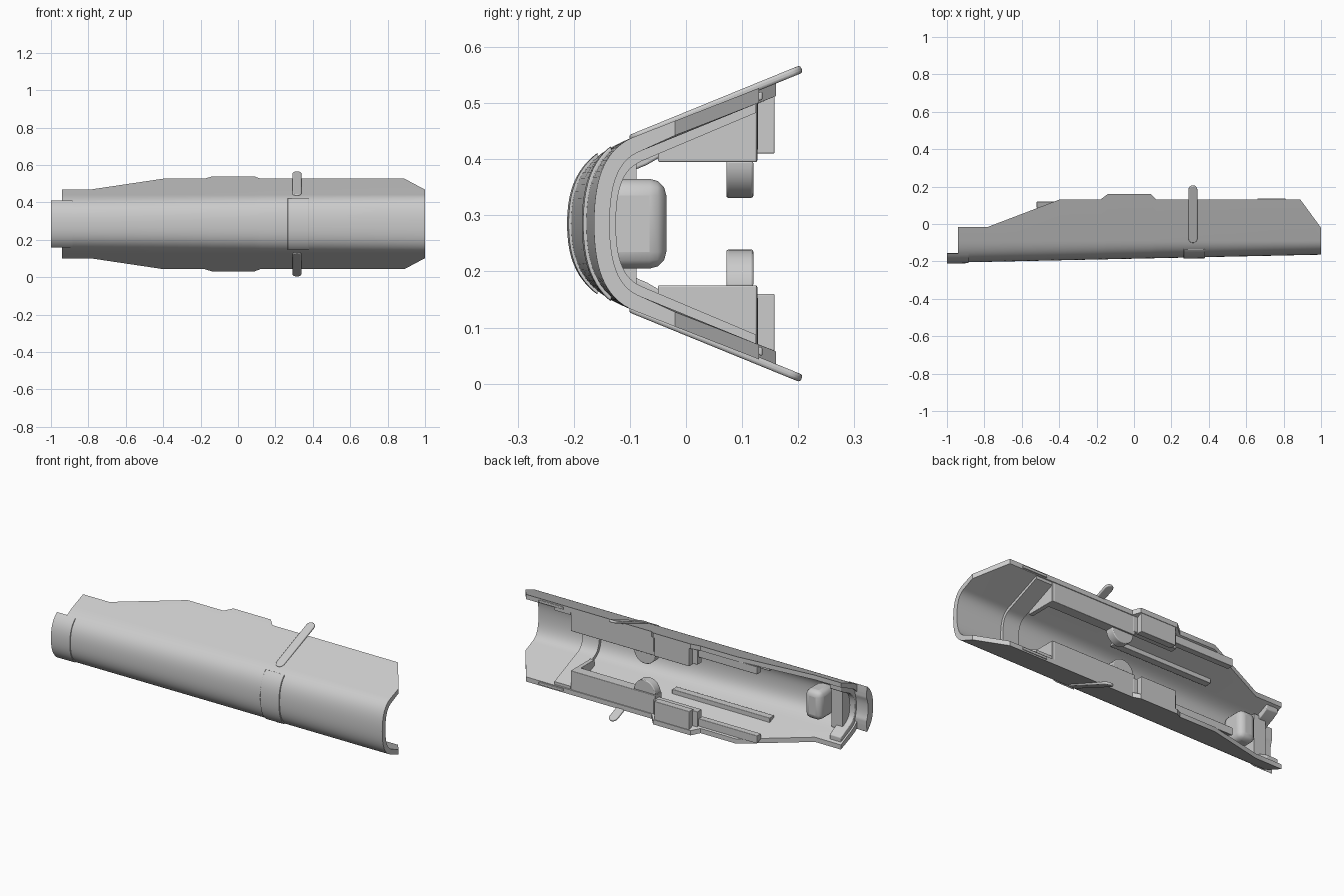
import bpy, bmesh, math
from mathutils import Vector

if "Cube" in bpy.data.objects:
    bpy.data.objects.remove(bpy.data.objects["Cube"])

MID = 0.285   # height of the symmetry plane
BEND = -0.09  # depth where the straight walls start to curve

mat = bpy.data.materials.new("plain_grey")
mat.use_nodes = True
GREY = (0.6, 0.6, 0.6, 1)
mat.diffuse_color = GREY
mat.node_tree.nodes["Principled BSDF"].inputs["Base Color"].default_value = GREY


def finish(name, bm, bevel=0):
    bmesh.ops.recalc_face_normals(bm, faces=bm.faces)
    mesh = bpy.data.meshes.new(name)
    bm.to_mesh(mesh)
    bm.free()
    obj = bpy.data.objects.new(name, mesh)
    bpy.context.collection.objects.link(obj)
    mesh.materials.append(mat)
    if bevel:
        mod = obj.modifiers.new("rounding", "BEVEL")
        mod.width, mod.segments, mod.limit_method = bevel, 3, "ANGLE"
    bpy.ops.object.select_all(action="DESELECT")
    obj.select_set(True)
    bpy.context.view_layer.objects.active = obj
    bpy.ops.object.shade_smooth_by_angle(angle=math.radians(35))


def wall(y):
    """Outer half height of the sloping side walls."""
    return 0.191 + 0.39 * y


def half_profile(x, rim, steps=16):
    """Points (y, h) from the rim round to the middle of the front."""
    front = -0.207 + (x + 1) * 0.0215
    reach = 0.68 * (BEND - front)
    a = Vector((BEND, wall(BEND)))
    b = a - Vector((reach, 0.39 * reach))
    c, d = Vector((front, 0.09)), Vector((front, 0))
    curve = []
    for i in range(steps + 1):
        t = i / steps
        curve.append(a * (1 - t)**3 + 3 * b * t * (1 - t)**2 + 3 * c * t * t * (1 - t) + d * t**3)
    if rim > BEND:
        return [Vector((rim, wall(rim)))] + curve
    # A short band starts part of the way round the curve
    k = next(i for i, p in enumerate(curve) if p.x < rim)
    p, q = curve[k - 1], curve[k]
    return [p.lerp(q, (rim - p.x) / (q.x - p.x))] + curve[k:]


def section(x, rim, outer, inner):
    """Closed U-shaped ring between two offsets from the outer surface."""
    half = half_profile(x, rim)
    full = half + [Vector((p.x, -p.y)) for p in reversed(half[:-1])]
    rings = ([], [])
    for i, p in enumerate(full):
        tan = full[min(i + 1, len(full) - 1)] - full[max(i - 1, 0)]
        n = Vector((-tan.y, tan.x)).normalized()
        for ring, off in zip(rings, (outer, inner)):
            v = p + n * off
            ring.append((x, min(v.x, rim), MID + v.y))
    return rings[0] + rings[1][::-1]


def u_shell(name, stations, outer, inner, bevel=0):
    """Loft U-shaped rings through stations of (x, rim)."""
    bm = bmesh.new()
    rows = [[bm.verts.new(v) for v in section(x, rim, outer, inner)] for x, rim in stations]
    n = len(rows[0])
    for r, s in zip(rows, rows[1:]):
        for i in range(n):
            j = (i + 1) % n
            bm.faces.new((r[i], r[j], s[j], s[i]))
    for row in (rows[0], rows[-1]):
        for i in range(n // 2 - 1):
            bm.faces.new((row[i], row[i + 1], row[n - 2 - i], row[n - 1 - i]))
    finish(name, bm, bevel)


def prism(name, outline, x0, x1, sign=1, bevel=0):
    """Extrude a (y, h) outline along x; sign -1 mirrors it downward."""
    bm = bmesh.new()
    ends = [[bm.verts.new((x, y, MID + sign * h)) for y, h in outline] for x in (x0, x1)]
    for e in ends:
        bm.faces.new(e)
    for i in range(len(outline)):
        j = (i + 1) % len(outline)
        bm.faces.new((ends[0][i], ends[0][j], ends[1][j], ends[1][i]))
    finish(name, bm, bevel)


def wall_block(name, y0, y1, h, x0, x1, sign, gap=0.008):
    """Block filling the space from the side wall in to half height h."""
    prism(name, [(y0, h), (y1, h), (y1, wall(y1) - gap), (y0, wall(y0) - gap)], x0, x1, sign, 0.003)


# Main hollow shell with its stepped and sloping rim
u_shell("shell", [(-0.94, -0.015), (-0.78, -0.015), (-0.4, 0.13), (-0.18, 0.13), (-0.14, 0.16),
                  (0.09, 0.16), (0.12, 0.13), (0.5, 0.13), (0.89, 0.13), (1.0, -0.02)], 0, 0.028)

# Front band, end cap and inner ribs
u_shell("front_band", [(0.265, -0.13), (0.38, -0.13)], -0.006, 0.02, 0.004)
u_shell("end_cap", [(-1.0, -0.155), (-0.885, -0.155)], -0.005, 0.04, 0.01)
u_shell("end_rib", [(-0.93, -0.03), (-0.86, -0.03)], 0.01, 0.055, 0.004)
u_shell("middle_rib", [(0.62, 0.125), (0.72, 0.125)], 0.01, 0.045)

# Low wall and rounded stop inside the narrow end
prism("end_wall", [(-0.18, -0.08), (-0.18, 0.08), (-0.12, 0.115), (-0.088, 0.115),
                   (-0.088, -0.115), (-0.12, -0.115)], -0.9, -0.83)
prism("inner_stop", [(-0.17, -0.08), (-0.17, 0.08), (-0.035, 0.08), (-0.035, -0.08)], -0.8, -0.7, 1, 0.03)

for side, sign in (("upper", 1), ("lower", -1)):
    # Flanges, end plate and rails along the inside
    wall_block(side + "_end_plate", -0.05, 0.126, 0.11, 0.595, 0.62, sign)
    wall_block(side + "_flange", 0.07, 0.127, 0.11, 0.1, 0.61, sign)
    wall_block(side + "_thin_flange", 0.09, 0.128, 0.13, -0.16, 0.11, sign)
    wall_block(side + "_raised_flange", 0.12, 0.158, 0.125, -0.13, 0.085, sign)
    wall_block(side + "_long_rail", -0.06, -0.02, 0.13, -0.5, 0.1, sign)
    wall_block(side + "_rim_rail", 0.085, 0.12, 0.17, -0.52, -0.16, sign, 0.024)
    wall_block(side + "_rim_pad", 0.11, 0.136, 0.22, 0.66, 0.81, sign)

    # Half-round clip
    bm = bmesh.new()
    arc = [(0.17 + 0.066 * math.cos(a), 0.112 - 0.066 * math.sin(a))
           for a in (math.pi * i / 16 for i in range(17))]
    face = bm.faces.new([bm.verts.new((x, 0.072, MID + sign * h)) for x, h in arc])
    new = bmesh.ops.extrude_face_region(bm, geom=[face])["geom"]
    bmesh.ops.translate(bm, vec=(0, 0.048, 0), verts=[v for v in new if isinstance(v, bmesh.types.BMVert)])
    finish(side + "_clip", bm, 0.004)

    # Flat round-ended pin lying along the outer wall
    bm = bmesh.new()
    start, end = Vector((-0.1, 0.151)), Vector((0.206, 0.276))
    along = (end - start).normalized()
    normal = Vector((-along.y, along.x))
    length, r, thick = (end - start).length, 0.024, 0.007
    outline = [(r * math.cos(a), r - r * math.sin(a))
               for a in (math.pi * i / 8 for i in range(9))]
    outline += [(-x, length - d) for x, d in outline]
    loops = []
    for off in (-thick, thick):
        loops.append([])
        for x, d in outline:
            p = start + along * d + normal * off
            loops[-1].append(bm.verts.new((0.315 + x, p.x, MID + sign * p.y)))
        bm.faces.new(loops[-1])
    for i in range(len(outline)):
        j = (i + 1) % len(outline)
        bm.faces.new((loops[0][i], loops[0][j], loops[1][j], loops[1][i]))
    finish(side + "_pin", bm, 0.005)
